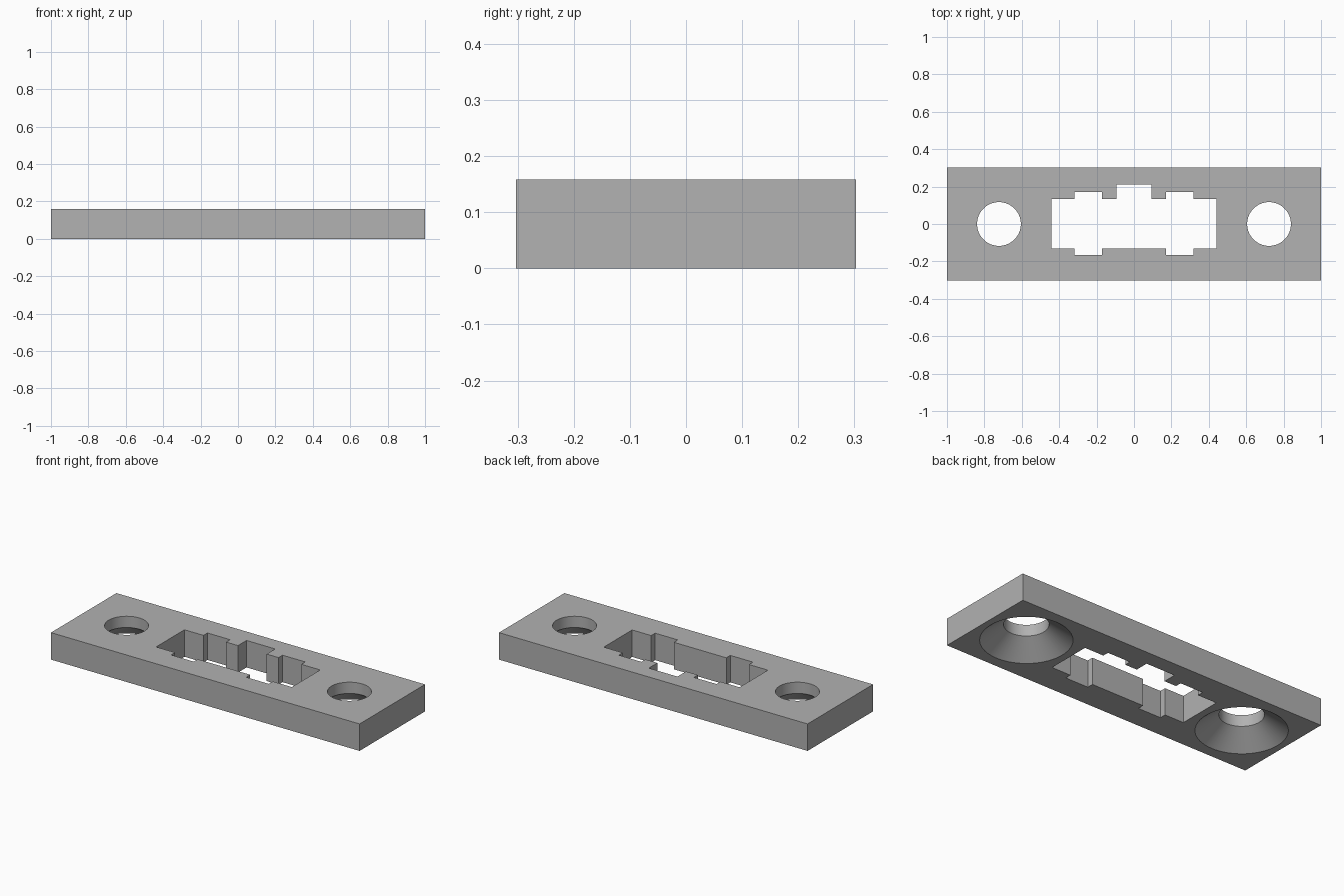
import bpy, bmesh, math

cube = bpy.data.objects.get("Cube")
if cube:
    bpy.data.objects.remove(cube, do_unlink=True)

LENGTH, WIDTH, THICK = 2.0, 0.606, 0.158
HOLE_X, HOLE_R = 0.722, 0.117
SINK_R, SINK_DEPTH = 0.24, 0.092
SEGMENTS = 64
OVER = 0.03  # how far cutters pass through the plate

grey = bpy.data.materials.new("matte grey")
grey.use_nodes = True
colour = (0.445, 0.445, 0.445, 1)
grey.diffuse_color = colour
grey.node_tree.nodes["Principled BSDF"].inputs["Base Color"].default_value = colour


def loft(name, rings):
    """Closed solid through a stack of matching rings, bottom to top."""
    bm = bmesh.new()
    loops = [[bm.verts.new(p) for p in ring] for ring in rings]
    n = len(loops[0])
    for low, high in zip(loops, loops[1:]):
        for i in range(n):
            j = (i + 1) % n
            bm.faces.new((low[i], low[j], high[j], high[i]))
    bm.faces.new(loops[0][::-1])
    bm.faces.new(loops[-1])
    bmesh.ops.recalc_face_normals(bm, faces=bm.faces)
    mesh = bpy.data.meshes.new(name)
    bm.to_mesh(mesh)
    bm.free()
    mesh.materials.append(grey)
    obj = bpy.data.objects.new(name, mesh)
    bpy.context.collection.objects.link(obj)
    return obj


def prism(name, outline, z0, z1):
    return loft(name, [[(x, y, z) for x, y in outline] for z in (z0, z1)])


def circle(cx, r, z):
    angles = [2 * math.pi * i / SEGMENTS for i in range(SEGMENTS)]
    return [(cx + r * math.cos(a), r * math.sin(a), z) for a in angles]


# Plate
hx, hy = LENGTH / 2, WIDTH / 2
plate = prism("mounting_plate", [(-hx, -hy), (hx, -hy), (hx, hy), (-hx, hy)], 0, THICK)

# Stepped central slot: right half outline from bottom to top, then mirrored
half = [(0.17, -0.13), (0.17, -0.167), (0.317, -0.167), (0.317, -0.13),
        (0.44, -0.13), (0.44, 0.133), (0.317, 0.133), (0.317, 0.17),
        (0.17, 0.17), (0.17, 0.133), (0.093, 0.133), (0.093, 0.212)]
outline = half + [(-x, y) for x, y in reversed(half)]
cutters = [prism("slot_cutter", outline, -OVER, THICK + OVER)]

# Screw holes, countersunk from below
slope = (SINK_R - HOLE_R) / SINK_DEPTH
for side, label in ((1, "left"), (-1, "right")):
    x = side * HOLE_X
    cutters.append(loft(label + "_hole_cutter", [
        circle(x, SINK_R + slope * OVER, -OVER),
        circle(x, HOLE_R, SINK_DEPTH),
        circle(x, HOLE_R, THICK + OVER)]))

# Cut the openings and discard the cutters
bpy.ops.object.select_all(action="DESELECT")
bpy.context.view_layer.objects.active = plate
plate.select_set(True)
for cutter in cutters:
    mod = plate.modifiers.new("opening", "BOOLEAN")
    mod.operation = "DIFFERENCE"
    mod.solver = "EXACT"
    mod.object = cutter
    bpy.ops.object.modifier_apply(modifier=mod.name)
    bpy.data.objects.remove(cutter, do_unlink=True)

bpy.ops.object.shade_smooth_by_angle(angle=math.radians(30))
